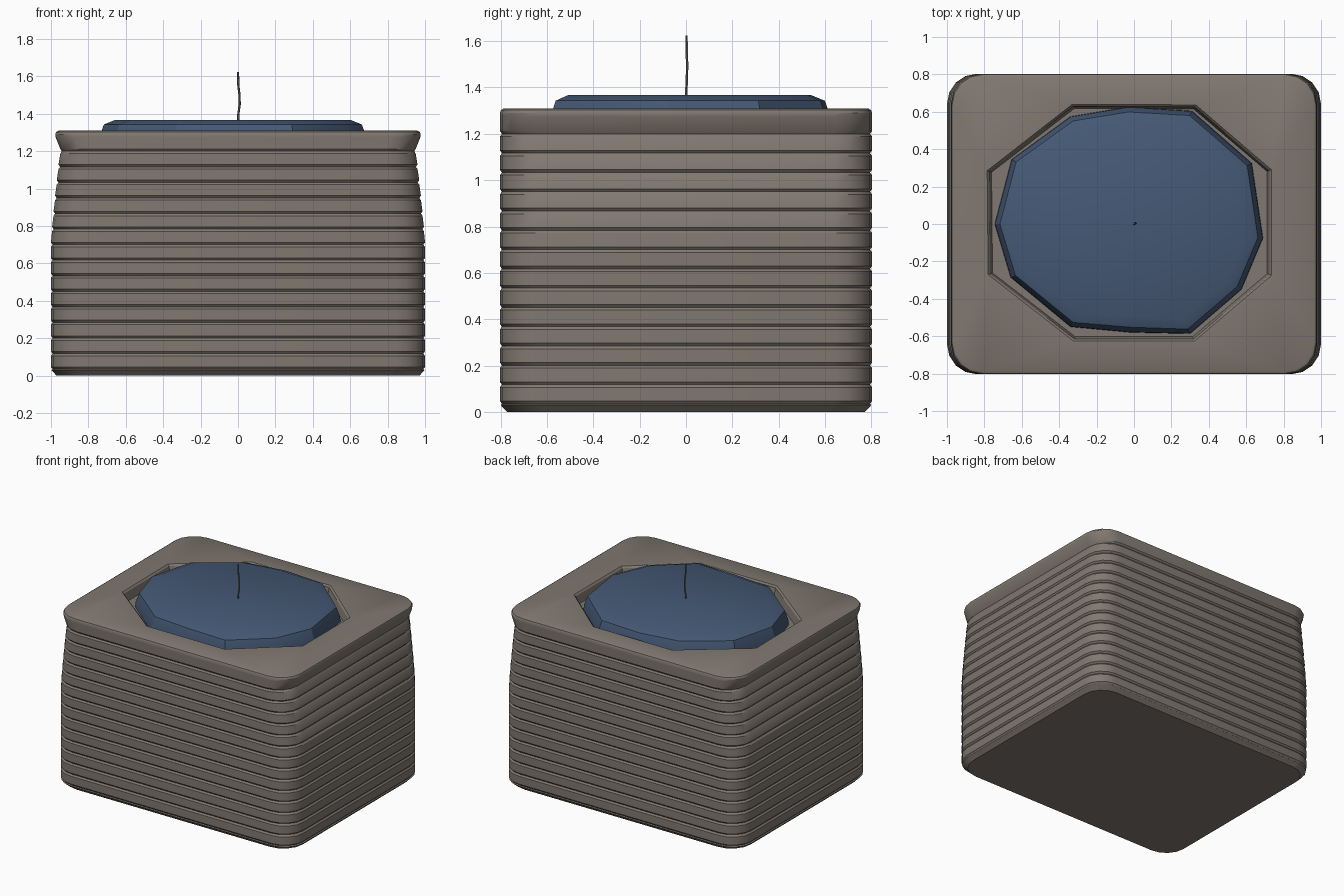
import bpy, bmesh, math

if "Cube" in bpy.data.objects:
    bpy.data.objects.remove(bpy.data.objects["Cube"])


def material(name, rgb):
    m = bpy.data.materials.new(name)
    m.diffuse_color = (*rgb, 1)
    m.use_nodes = True
    m.node_tree.nodes["Principled BSDF"].inputs["Base Color"].default_value = m.diffuse_color
    return m


def add_ring(bm, pts):
    return [bm.verts.new(p) for p in pts]


def skin(bm, a, b):
    n = len(a)
    for i in range(n):
        bm.faces.new((a[i], a[(i + 1) % n], b[(i + 1) % n], b[i]))


def finish(bm, name, mat, angle):
    bmesh.ops.recalc_face_normals(bm, faces=bm.faces[:])
    me = bpy.data.meshes.new(name)
    bm.to_mesh(me)
    bm.free()
    ob = bpy.data.objects.new(name, me)
    bpy.context.collection.objects.link(ob)
    me.materials.append(mat)
    bpy.ops.object.select_all(action='DESELECT')
    bpy.context.view_layer.objects.active = ob
    ob.select_set(True)
    bpy.ops.object.shade_smooth_by_angle(angle=math.radians(angle))
    return ob


def rounded_rect(hx, hy, r, z, seg=4):
    pts = []
    for k, (sx, sy) in enumerate([(1, 1), (-1, 1), (-1, -1), (1, -1)]):
        for i in range(seg + 1):
            a = math.pi / 2 * (k + i / seg)
            pts.append((sx * (hx - r) + r * math.cos(a),
                        sy * (hy - r) + r * math.sin(a), z))
    return pts


def scaled(pts, dx, z):
    # pull an outline inwards by roughly dx
    out = []
    for x, y in pts:
        d = math.hypot(x, y)
        out.append((x * (1 - dx / d), y * (1 - dx / d), z))
    return out


stone = material("stone", (0.22, 0.19, 0.165))
wax = material("blue_wax", (0.06, 0.10, 0.18))
dark = material("wick_grey", (0.15, 0.14, 0.15))


# Half width narrows slowly above the middle of the holder
def half_width(z):
    return 1.0 - 0.05 * (max(0, z - 0.7) / 0.5) ** 1.2


# Holder: ribbed layers lofted in one skin, as (half x, half y, z)
profile = [(0.97, 0.772, 0.0), (0.998, 0.8, 0.03)]
levels = [0.035 + 0.0832 * i for i in range(15)]
g = 0.009
for z0, z1 in zip(levels, levels[1:]):
    w0, w1 = half_width(z0), half_width(z1)
    profile += [(w0 - g, 0.803 - g, z0), (w0, 0.803, z0 + 0.012),
                (w1, 0.803, z1 - 0.012)]
profile += [(0.943, 0.794, 1.2), (0.95, 0.803, 1.212), (0.975, 0.803, 1.275),
            (0.977, 0.803, 1.29), (0.972, 0.798, 1.303), (0.96, 0.786, 1.31)]

bm = bmesh.new()
rings = [add_ring(bm, rounded_rect(hx, hy, 0.16, z)) for hx, hy, z in profile]
for a, b in zip(rings, rings[1:]):
    skin(bm, a, b)
bm.faces.new(rings[0][::-1])

# Eight-sided recess in the top
octagon = [(-0.33, 0.64), (-0.785, 0.285), (-0.78, -0.27), (-0.325, -0.625),
           (0.325, -0.625), (0.735, -0.275), (0.735, 0.29), (0.33, 0.637)]
hole = [add_ring(bm, scaled(octagon, d, z))
        for d, z in [(0, 1.31), (0.012, 1.298), (0.025, 1.235)]]
for a, b in zip(hole, hole[1:]):
    skin(bm, a, b)
bm.faces.new(hole[-1])
rim = []
for loop in (rings[-1], hole[0]):
    for i, v in enumerate(loop):
        rim.append(bm.edges.get((v, loop[(i + 1) % len(loop)])))
bmesh.ops.triangle_fill(bm, edges=rim, use_beauty=True, normal=(0, 0, 1))
finish(bm, "stone_holder", stone, 30)

# Wax: uneven twelve-sided disc with a tapered side and low crown
outline = [(-0.745, 0.0), (-0.66, -0.285), (-0.34, -0.55), (-0.02, -0.58),
           (0.30, -0.587), (0.575, -0.35), (0.69, -0.075), (0.63, 0.325),
           (0.31, 0.605), (-0.03, 0.627), (-0.34, 0.575), (-0.655, 0.345)]
bm = bmesh.new()
rings = [add_ring(bm, scaled(outline, d, z))
         for d, z in [(0, 1.23), (0.003, 1.275), (0.028, 1.343), (0.09, 1.368)]]
for a, b in zip(rings, rings[1:]):
    skin(bm, a, b)
bm.faces.new(rings[0])
bm.faces.new(rings[-1])
finish(bm, "wax_disc", wax, 28)

# Wick: thin, slightly bent, six-sided
bm = bmesh.new()
path = [(0.0, 0.0, 1.35), (0.002, 0.002, 1.40), (0.009, 0.004, 1.45),
        (0.008, 0.005, 1.50), (0.002, 0.003, 1.55), (0.0, 0.002, 1.625)]
rings = [add_ring(bm, [(x + 0.006 * math.cos(k * math.pi / 3),
                        y + 0.006 * math.sin(k * math.pi / 3), z)
                       for k in range(6)]) for x, y, z in path]
for a, b in zip(rings, rings[1:]):
    skin(bm, a, b)
bm.faces.new(rings[0])
bm.faces.new(rings[-1])
finish(bm, "wick", dark, 40)
